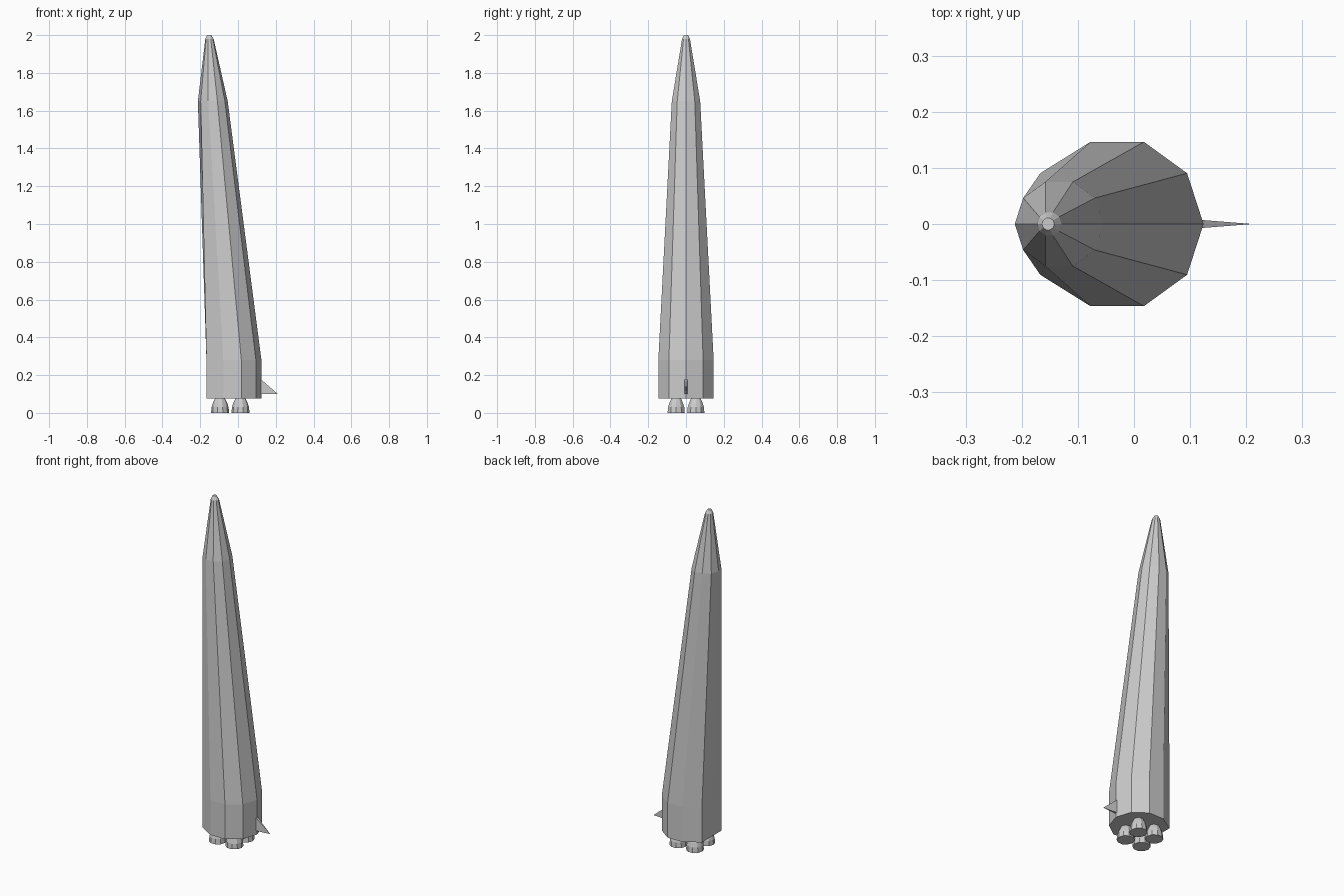
import bpy, bmesh
from math import cos, sin, pi

if "Cube" in bpy.data.objects:
    bpy.data.objects.remove(bpy.data.objects["Cube"])


def new_object(name, bm):
    bmesh.ops.recalc_face_normals(bm, faces=bm.faces)
    mesh = bpy.data.meshes.new(name)
    bm.to_mesh(mesh)
    bm.free()
    ob = bpy.data.objects.new(name, mesh)
    bpy.context.collection.objects.link(ob)
    return ob


def loft(name, rings):
    """Skin a stack of closed rings and cap both ends."""
    bm = bmesh.new()
    loops = [[bm.verts.new(p) for p in ring] for ring in rings]
    n = len(loops[0])
    for a, b in zip(loops, loops[1:]):
        for i in range(n):
            j = (i + 1) % n
            bm.faces.new((a[i], a[j], b[j], b[i]))
    bm.faces.new(loops[0][::-1])
    bm.faces.new(loops[-1])
    return new_object(name, bm)


def ring(cx, cy, r, z, n=10, flat_x=None):
    pts = []
    for i in range(n):
        a = 2 * pi * i / n
        x = cx + r * cos(a)
        # inner side of the body is flattened onto one plane
        if flat_x is not None and cos(a) < -0.5:
            x = flat_x
        pts.append((x, cy + r * sin(a), z))
    return pts


# Leaning ten-sided body: skirt, long taper, nose cone and blunt tip
loft("booster_body", [
    ring(-0.030, 0, 0.154, 0.075, flat_x=-0.167),
    ring(-0.030, 0, 0.154, 0.28, flat_x=-0.167),
    ring(-0.1335, 0, 0.079, 1.65),
    ring(-0.151, 0, 0.022, 1.98),
    ring(-0.153, 0, 0.011, 2.0),
])

# Four bell nozzles under the skirt
for i, sx in enumerate((-1, 1)):
    for j, sy in enumerate((-1, 1)):
        cx, cy = -0.041 + sx * 0.054, sy * 0.052
        loft(f"nozzle_{i * 2 + j + 1}", [
            ring(cx, cy, r, z) for r, z in
            ((0.048, 0), (0.045, 0.03), (0.037, 0.055), (0.026, 0.077))
        ])

# Small wedge fin on the outer side
bm = bmesh.new()
root = [bm.verts.new(p) for p in (
    (0.11, -0.008, 0.10), (0.11, 0.008, 0.10),
    (0.11, 0.008, 0.187), (0.11, -0.008, 0.187))]
tip = bm.verts.new((0.211, 0, 0.10))
bm.faces.new(root)
for k in range(4):
    bm.faces.new((root[k], root[(k + 1) % 4], tip))
new_object("fin", bm)
